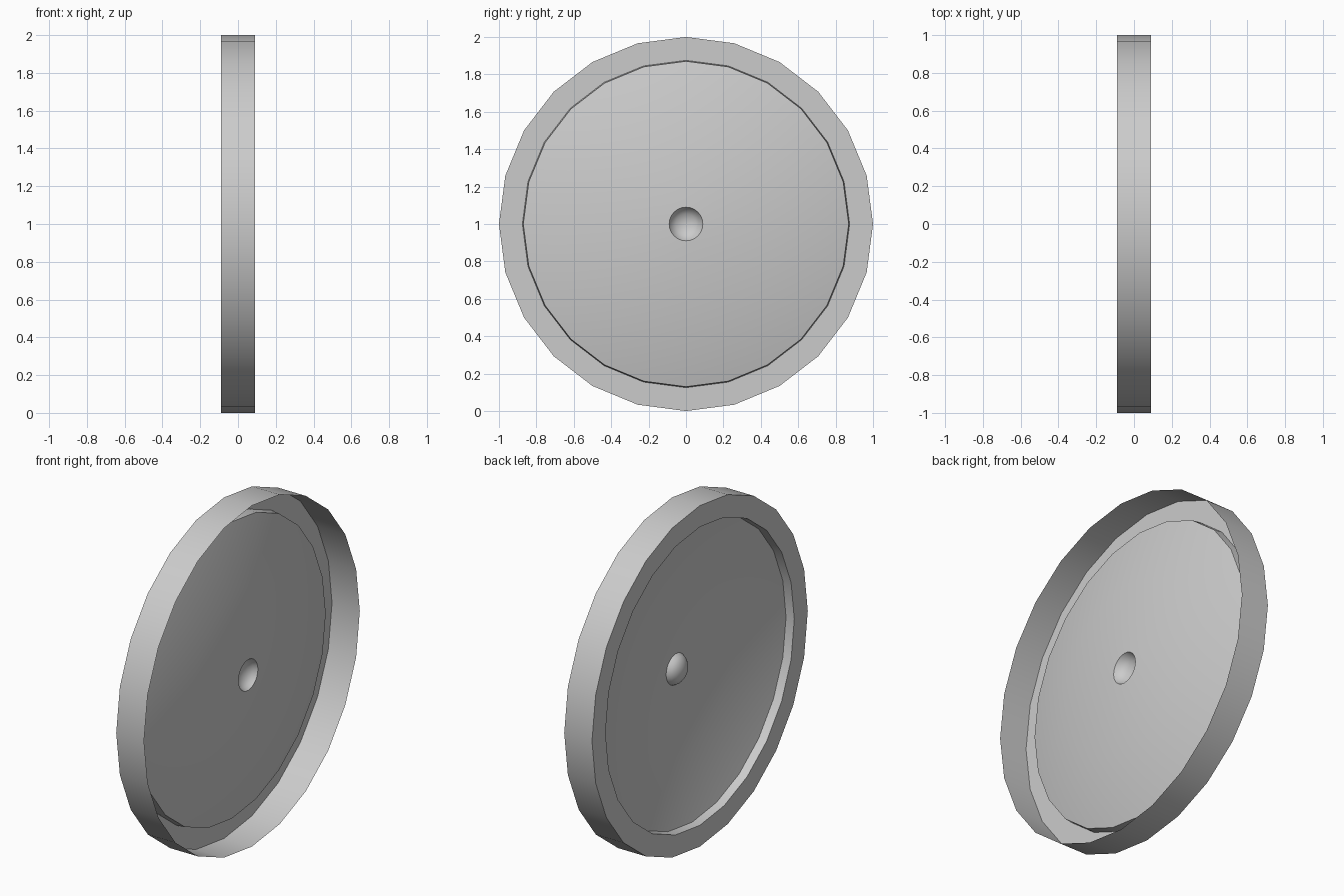
import bpy, bmesh, math

if "Cube" in bpy.data.objects:
    bpy.data.objects.remove(bpy.data.objects["Cube"])

SIDES = 24


def spin_shell(name, profile, smooth_angle=35):
    """Revolve an open (x, radius) profile around the x axis at z = 1."""
    bm = bmesh.new()
    rings = []
    for x, r in profile:
        if r == 0:
            rings.append([bm.verts.new((x, 0, 1))])
            continue
        rings.append([bm.verts.new((x, r * math.sin(2 * math.pi * i / SIDES),
                                    1 + r * math.cos(2 * math.pi * i / SIDES)))
                      for i in range(SIDES)])
    for a, b in zip(rings, rings[1:]):
        for i in range(SIDES):
            j = (i + 1) % SIDES
            if len(b) == 1:
                bm.faces.new((a[i], a[j], b[0]))
            else:
                bm.faces.new((a[i], a[j], b[j], b[i]))
    bmesh.ops.recalc_face_normals(bm, faces=bm.faces)
    mesh = bpy.data.meshes.new(name)
    bm.to_mesh(mesh)
    bm.free()
    obj = bpy.data.objects.new(name, mesh)
    bpy.context.collection.objects.link(obj)
    bpy.ops.object.select_all(action='DESELECT')
    obj.select_set(True)
    bpy.context.view_layer.objects.active = obj
    bpy.ops.object.shade_smooth_by_angle(angle=math.radians(smooth_angle))
    return obj


# outer band with its turned-in lip and the short step to the disc
spin_shell("rim", [(0.09, 1), (-0.09, 1), (-0.09, 0.875), (-0.04, 0.87)])

# thin domed disc: sloped outer zone, nearly flat middle
spin_shell("disc", [(-0.04, 0.87), (0.05, 0.515), (0.066, 0.09)])

# shallow dished centre
spin_shell("centre_dimple", [(0.066, 0.09), (0.043, 0.078), (0.025, 0.055),
                             (0.015, 0.028), (0.012, 0)], 60)
